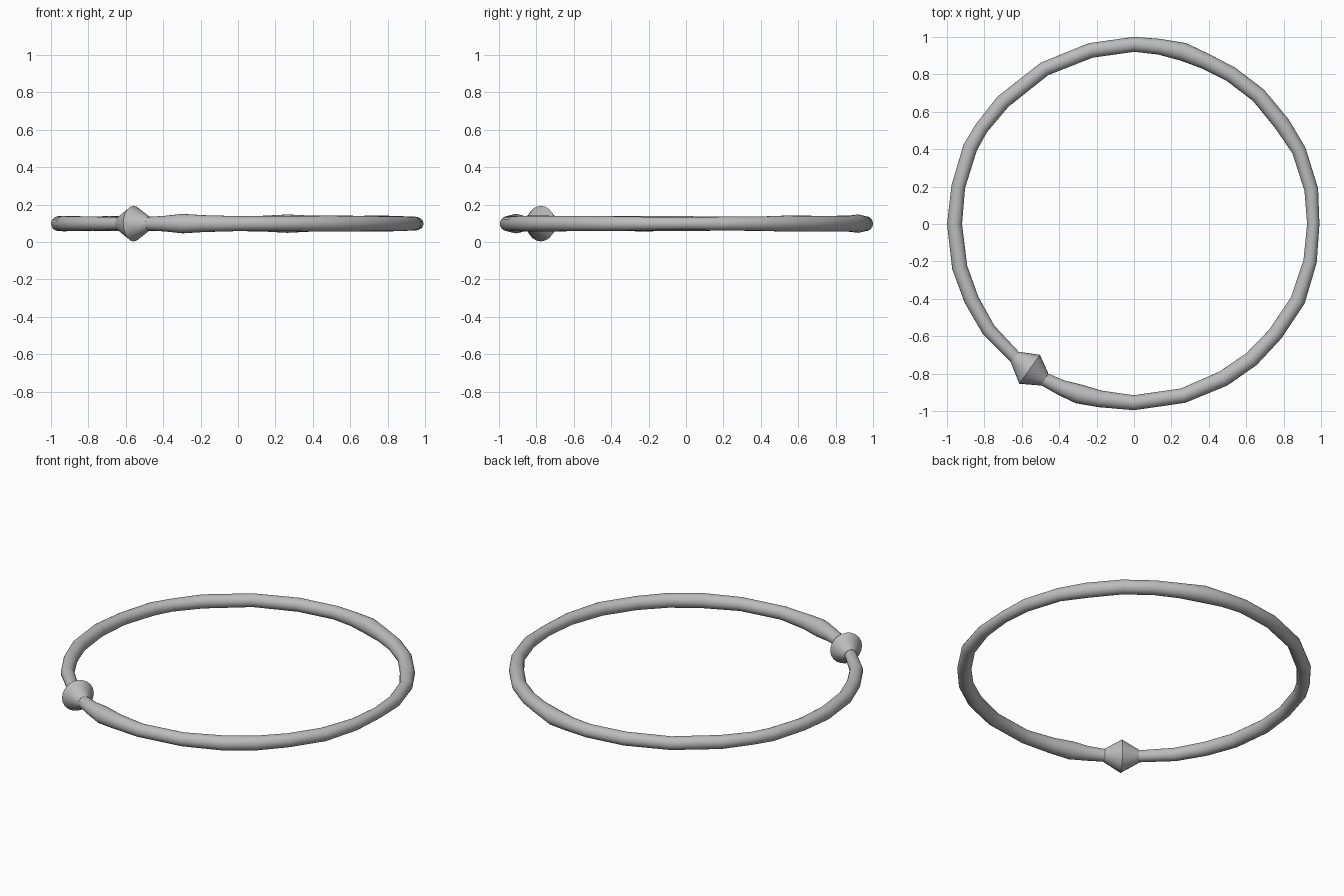
import bpy, bmesh, math
from mathutils import Vector

if "Cube" in bpy.data.objects:
    bpy.data.objects.remove(bpy.data.objects["Cube"])

SIDES = 20
CENTRE_Z = 0.098

steel = bpy.data.materials.new("satin_grey")
steel.use_nodes = True
colour = (0.5, 0.5, 0.5, 1)
steel.diffuse_color = colour
steel.node_tree.nodes["Principled BSDF"].inputs["Base Color"].default_value = colour


def section(bm, angle, tube, track):
    """Circle of vertices around the ring's centre line at one angle."""
    a = math.radians(angle)
    out = Vector((math.cos(a), math.sin(a), 0))
    verts = []
    for i in range(SIDES):
        t = math.tau * i / SIDES
        p = out * (track + tube * math.cos(t))
        p.z = CENTRE_Z + tube * math.sin(t)
        verts.append(bm.verts.new(p))
    return verts


def sweep(name, stations, closed, smooth_angle):
    """Skin a tube through (angle, tube radius, track radius) stations."""
    bm = bmesh.new()
    loops = [section(bm, *s) for s in stations]
    pairs = list(zip(loops, loops[1:]))
    if closed:
        pairs.append((loops[-1], loops[0]))
    else:
        bm.faces.new(loops[0])
        bm.faces.new(loops[-1])
    for a, b in pairs:
        for i in range(SIDES):
            j = (i + 1) % SIDES
            bm.faces.new((a[i], a[j], b[j], b[i]))
    bmesh.ops.recalc_face_normals(bm, faces=bm.faces)
    mesh = bpy.data.meshes.new(name)
    bm.to_mesh(mesh)
    bm.free()
    mesh.materials.append(steel)
    obj = bpy.data.objects.new(name, mesh)
    bpy.context.collection.objects.link(obj)
    bpy.ops.object.select_all(action="DESELECT")
    obj.select_set(True)
    bpy.context.view_layer.objects.active = obj
    bpy.ops.object.shade_smooth_by_angle(angle=math.radians(smooth_angle))
    return obj


# Hand-worked hoop with gentle swellings
hoop = [
    (0, .033, .958), (11, .037, .965), (24, .038, .965), (34, .043, .955),
    (46, .042, .957), (57, .042, .953), (66, .043, .950), (74, .049, .957),
    (82, .042, .957), (90, .040, .960), (104, .040, .956), (120, .039, .957),
    (137, .040, .958), (148, .037, .963), (155, .039, .966), (168, .037, .960),
    (180, .040, .959), (194, .041, .960), (205, .040, .958), (216, .038, .961),
    (228, .034, .954), (240, .036, .958), (246, .042, .957), (252, .052, .955),
    (259, .045, .952), (270, .040, .955), (286, .040, .954), (300, .043, .954),
    (311, .042, .957), (322, .040, .957), (335, .040, .966), (348, .036, .962),
]
sweep("hoop", hoop, True, 40)

# Double-cone bead threaded on the hoop
bead = [(228.2, .036, .953), (234.3, .095, .956), (240.2, .037, .958)]
sweep("double_cone_bead", bead, False, 35)
